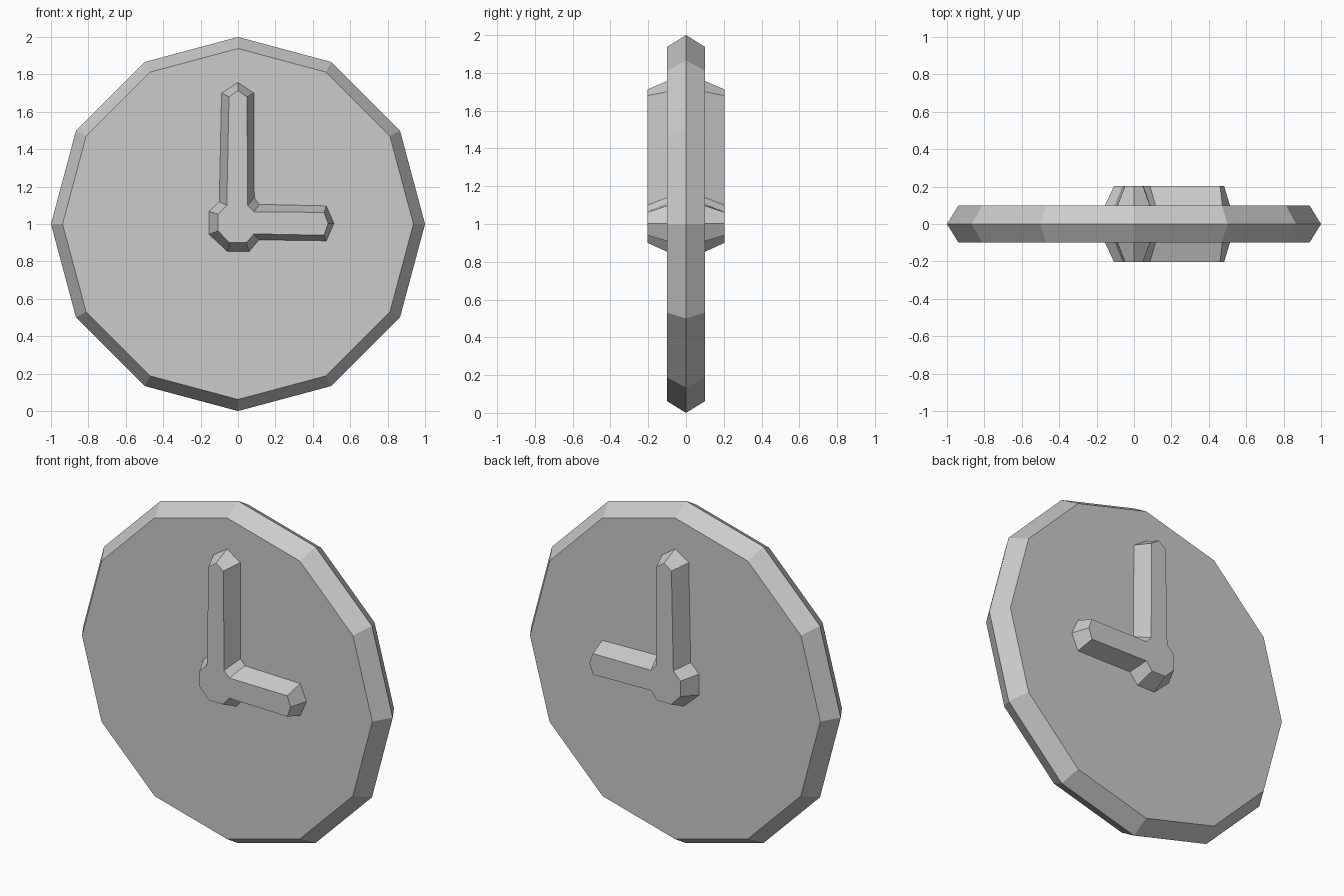
import bpy, bmesh, math

if "Cube" in bpy.data.objects:
    bpy.data.objects.remove(bpy.data.objects["Cube"])


def loft(name, rings):
    """Skin matching (x, z) outlines, given as (y, points) from front to back."""
    bm = bmesh.new()
    loops = [[bm.verts.new((x, y, z)) for x, z in pts] for y, pts in rings]
    n = len(loops[0])
    for a, b in zip(loops, loops[1:]):
        for i in range(n):
            j = (i + 1) % n
            bm.faces.new((a[i], a[j], b[j], b[i]))
    bm.faces.new(loops[0])
    bm.faces.new(loops[-1])
    bmesh.ops.recalc_face_normals(bm, faces=bm.faces)
    mesh = bpy.data.meshes.new(name)
    bm.to_mesh(mesh)
    bm.free()
    obj = bpy.data.objects.new(name, mesh)
    bpy.context.collection.objects.link(obj)
    return obj


def polygon(r, n=12):
    return [(r * math.sin(math.tau * i / n), 1 + r * math.cos(math.tau * i / n))
            for i in range(n)]


# Twelve-sided dial with a pointed rim
loft("clock_dial", [(-0.1, polygon(0.938)), (0, polygon(1.0)), (0.1, polygon(0.938))])

# Joined hands and hub: crest outline and the wider outline at the dial surface
crest = [(0, 1.713), (0.048, 1.68), (0.052, 1.10), (0.085, 1.065),
         (0.46, 1.062), (0.482, 1.003), (0.46, 0.94), (0.085, 0.947),
         (0.045, 0.90), (-0.045, 0.90), (-0.107, 0.963), (-0.107, 1.053),
         (-0.06, 1.10), (-0.048, 1.68)]
base = [(0, 1.757), (0.085, 1.70), (0.087, 1.14), (0.115, 1.105),
        (0.472, 1.097), (0.513, 1.003), (0.472, 0.91), (0.112, 0.915),
        (0.06, 0.853), (-0.056, 0.853), (-0.155, 0.945), (-0.155, 1.067),
        (-0.10, 1.12), (-0.088, 1.70)]
# The sloped sides carry on to a ridge inside the dial
core = [(2 * bx - cx, 2 * bz - cz) for (bx, bz), (cx, cz) in zip(base, crest)]

loft("clock_hands", [(-0.203, crest), (-0.1, base), (0, core), (0.1, base), (0.203, crest)])
